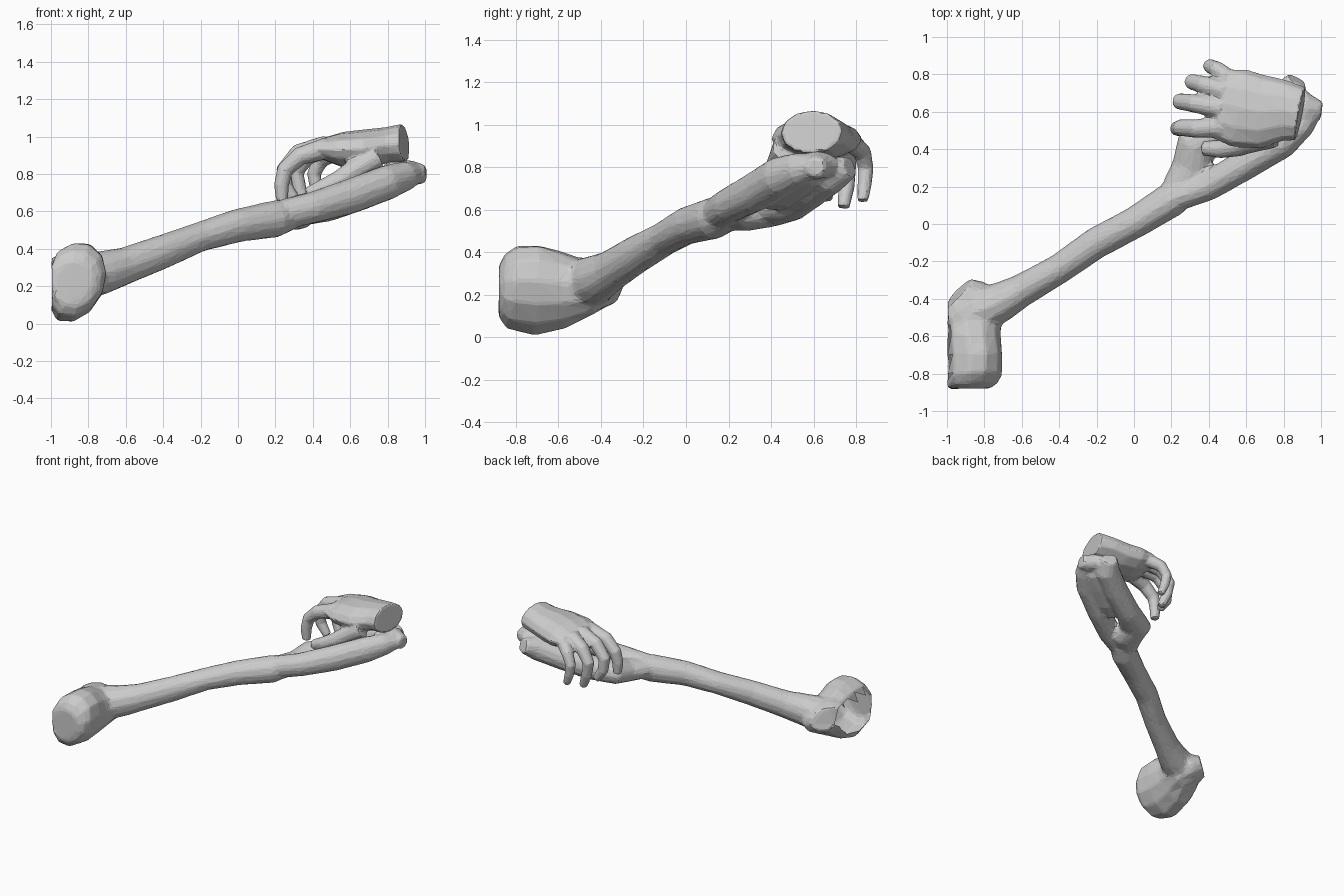
import bpy, bmesh, math
from mathutils import Vector


def tube(bm, pts, ref, sides=12):
    """Loft ellipses along a path; each point is x, y, z, radius along ref, other radius."""
    c = [Vector(p[:3]) for p in pts]
    rings = []
    for i, p in enumerate(pts):
        t = (c[min(i + 1, len(c) - 1)] - c[max(i - 1, 0)]).normalized()
        a = (ref - t * t.dot(ref)).normalized()
        b = t.cross(a)
        ring = []
        for k in range(sides):
            u = 2 * math.pi * k / sides
            v = c[i] + a * p[3] * math.cos(u) + b * p[4] * math.sin(u)
            v.x = max(v.x, -1.0)          # flat cut plane of the upper arm
            ring.append(bm.verts.new(v))
        rings.append(ring)
    for r, s in zip(rings, rings[1:]):
        for k in range(sides):
            n = (k + 1) % sides
            bm.faces.new((r[k], r[n], s[n], s[k]))
    bm.faces.new(rings[0][::-1])
    bm.faces.new(rings[-1])


def fused(name, tubes, voxel, ratio):
    """Fuse overlapping lofts into one faceted low-poly skin."""
    bm = bmesh.new()
    for pts, ref in tubes:
        tube(bm, pts, ref)
    bmesh.ops.recalc_face_normals(bm, faces=bm.faces)
    me = bpy.data.meshes.new(name)
    bm.to_mesh(me)
    bm.free()
    ob = bpy.data.objects.new(name, me)
    bpy.context.collection.objects.link(ob)
    rm = ob.modifiers.new("fuse", 'REMESH')
    rm.mode, rm.voxel_size = 'VOXEL', voxel
    sm = ob.modifiers.new("soften", 'SMOOTH')
    sm.factor, sm.iterations = 0.5, 4
    dc = ob.modifiers.new("facets", 'DECIMATE')
    dc.ratio = ratio
    return ob


Y, Z = Vector((0, 1, 0)), Vector((0, 0, 1))
TILT = Vector((0.4, 0, 0.92))

# Upper arm stump: runs along y, leaning ellipses cut at x = -1
upper_arm = [(-0.87, -0.88, 0.24, 0.10, 0.10), (-0.87, -0.865, 0.24, 0.155, 0.14),
             (-0.875, -0.82, 0.235, 0.205, 0.165), (-0.88, -0.70, 0.22, 0.225, 0.165),
             (-0.88, -0.58, 0.225, 0.19, 0.165), (-0.87, -0.48, 0.24, 0.135, 0.175),
             (-0.91, -0.42, 0.26, 0.11, 0.17), (-0.95, -0.375, 0.275, 0.08, 0.12)]

# Slim forearm up to the wrist
forearm = [(-0.93, -0.48, 0.25, 0.11, 0.10), (-0.80, -0.455, 0.255, 0.125, 0.125),
           (-0.70, -0.41, 0.28, 0.113, 0.105),
           (-0.60, -0.355, 0.31, 0.10, 0.088), (-0.40, -0.24, 0.385, 0.092, 0.08),
           (-0.20, -0.10, 0.465, 0.08, 0.085), (0.0, 0.005, 0.525, 0.09, 0.085),
           (0.20, 0.13, 0.56, 0.10, 0.095), (0.28, 0.20, 0.58, 0.08, 0.085)]

# The lower hand splits into two strands that meet again at the tips
outer_strand = [(0.15, 0.11, 0.56, 0.08, 0.07), (0.40, 0.205, 0.62, 0.085, 0.08),
                (0.60, 0.32, 0.68, 0.095, 0.082), (0.80, 0.435, 0.755, 0.095, 0.08),
                (0.90, 0.53, 0.79, 0.08, 0.07), (0.94, 0.59, 0.80, 0.06, 0.06)]
inner_strand = [(0.20, 0.13, 0.57, 0.07, 0.08), (0.31, 0.29, 0.58, 0.08, 0.115),
                (0.33, 0.41, 0.605, 0.085, 0.115), (0.48, 0.50, 0.635, 0.09, 0.085),
                (0.67, 0.59, 0.70, 0.09, 0.09), (0.82, 0.68, 0.765, 0.09, 0.09),
                (0.87, 0.77, 0.80, 0.055, 0.06)]
web = [(0.52, 0.395, 0.64, 0.05, 0.06), (0.62, 0.455, 0.685, 0.075, 0.11),
       (0.75, 0.53, 0.735, 0.075, 0.13), (0.88, 0.59, 0.785, 0.07, 0.12)]
tips = [(0.80, 0.60, 0.80, 0.07, 0.11), (0.92, 0.62, 0.81, 0.065, 0.10),
        (0.96, 0.615, 0.80, 0.06, 0.065), (1.005, 0.61, 0.80, 0.05, 0.045)]
arm_parts = [(p, Z) for p in (forearm, outer_strand, inner_strand, web, tips)]
arm = fused("lower_arm", arm_parts + [(upper_arm, TILT)], 0.014, 0.11)

# Bake the arm skin and leave its cut end open
skin = bpy.data.meshes.new_from_object(arm.evaluated_get(bpy.context.evaluated_depsgraph_get()))
arm.modifiers.clear()
arm.data = skin
bm = bmesh.new()
bm.from_mesh(skin)
cut = [f for f in bm.faces if f.normal.x < -0.9 and f.calc_center_median().x < -0.985]
bmesh.ops.delete(bm, geom=cut, context='FACES')
bm.to_mesh(skin)
bm.free()

# Resting hand: cut wrist, back of hand and palm
palm = [(0.89, 0.59, 0.965, 0.146, 0.104), (0.80, 0.607, 0.955, 0.165, 0.096),
        (0.68, 0.60, 0.935, 0.20, 0.103), (0.56, 0.62, 0.93, 0.212, 0.095),
        (0.46, 0.645, 0.935, 0.19, 0.06)]


def digit(points, r):
    """Round finger with a tapering tip."""
    taper = [1.3, 1.12, 1.0, 0.9, 0.7]
    return [(*p, r * k, r * k) for p, k in zip(points, taper)]


index = digit([(0.48, 0.52, 0.94), (0.33, 0.51, 0.895), (0.25, 0.515, 0.82),
               (0.232, 0.51, 0.74), (0.235, 0.51, 0.655)], 0.045)
middle = digit([(0.47, 0.62, 0.95), (0.32, 0.645, 0.91), (0.245, 0.655, 0.82),
                (0.255, 0.66, 0.73), (0.31, 0.66, 0.65)], 0.044)
ring = digit([(0.49, 0.71, 0.945), (0.37, 0.745, 0.895), (0.31, 0.76, 0.81),
              (0.33, 0.755, 0.71), (0.37, 0.74, 0.61)], 0.043)
little = digit([(0.52, 0.77, 0.92), (0.44, 0.83, 0.87), (0.405, 0.845, 0.80),
                (0.42, 0.84, 0.72), (0.45, 0.83, 0.64)], 0.038)
thumb = digit([(0.74, 0.475, 0.89), (0.64, 0.445, 0.83), (0.55, 0.415, 0.77),
               (0.46, 0.40, 0.725), (0.37, 0.405, 0.69)], 0.055)
fused("resting_hand", [(p, Y) for p in (palm, index, middle, ring, little, thumb)],
      0.010, 0.11)
